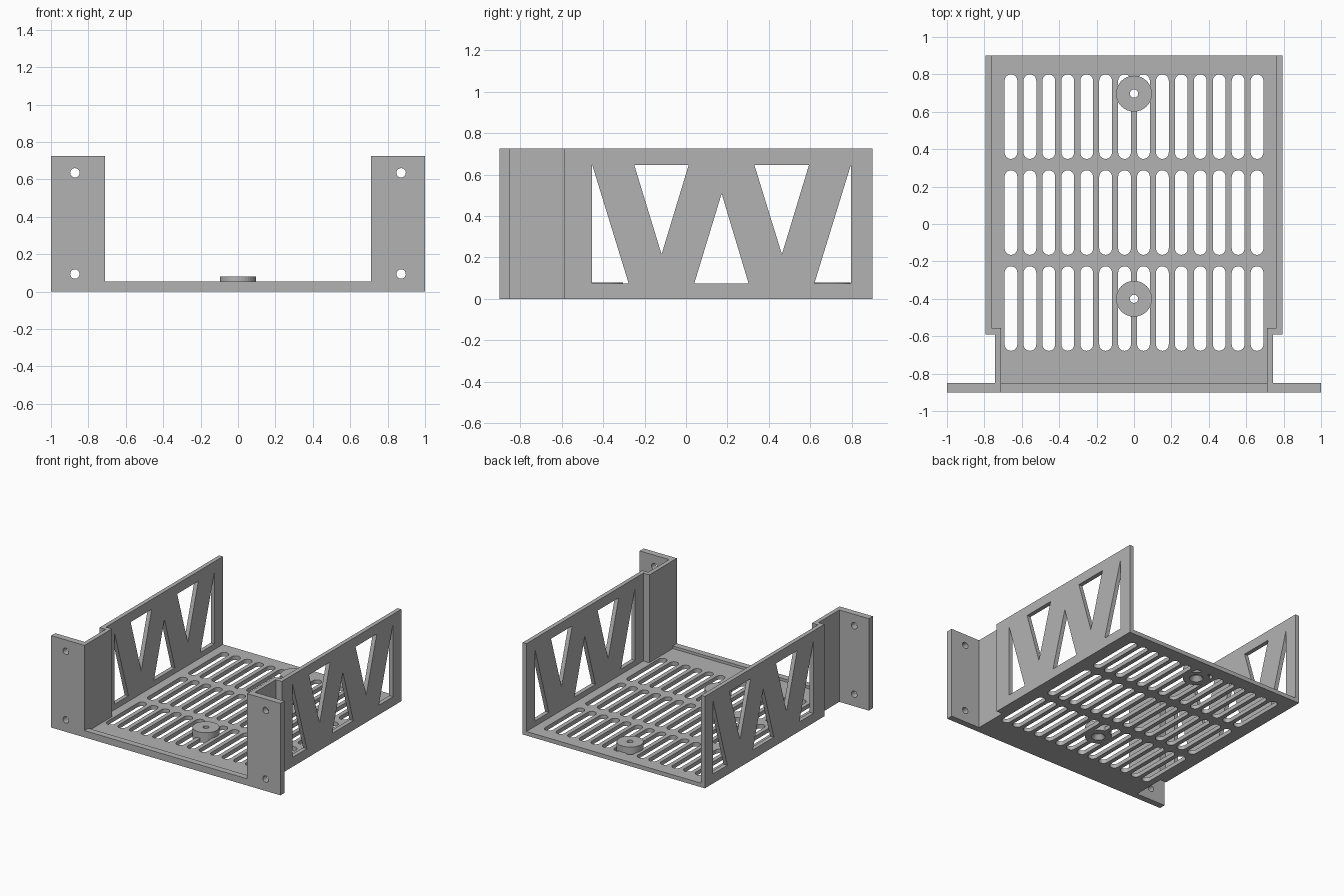
import bpy, bmesh
from math import cos, sin, pi
from mathutils import Matrix, Vector

cube = bpy.data.objects.get("Cube")
if cube:
    bpy.data.objects.remove(cube, do_unlink=True)

HEIGHT, FLOOR, LIP = 0.725, 0.032, 0.053
BACK, FRONT, FLANGE_Y, STEP_Y = 0.9, -0.9, -0.85, -0.59
OUTER, INNER, NECK_OUT, NECK_IN = 0.795, 0.762, 0.743, 0.71
STEP_IN = STEP_Y + 0.033

grey = bpy.data.materials.new("grey plastic")
grey.use_nodes = True
colour = (0.45, 0.45, 0.45, 1)
grey.diffuse_color = colour
grey.node_tree.nodes["Principled BSDF"].inputs["Base Color"].default_value = colour

# Plate planes: the columns are the directions of local x, local y and thickness
PLAN = Matrix.Identity(3)
SIDE = Matrix(((0, 0, 1), (1, 0, 0), (0, 1, 0)))
FACE = Matrix(((1, 0, 0), (0, 0, -1), (0, 1, 0)))


def rect(x0, y0, x1, y1):
    return [(x0, y0), (x1, y0), (x1, y1), (x0, y1)]


def arc(x, y, r, start=0, sweep=2 * pi, n=32):
    return [(x + r * cos(start + sweep * i / n), y + r * sin(start + sweep * i / n))
            for i in range(n)]


def slot(x, y0, y1, r):
    return arc(x, y1 - r, r, 0, pi, 12) + [(x - r, y1 - r)] \
        + arc(x, y0 + r, r, pi, pi, 12) + [(x + r, y0 + r)]


def plate(name, loops, low, high, plane=PLAN):
    """Flat plate: the first loop is the outline, the others are holes."""
    curve = bpy.data.curves.new(name, "CURVE")
    curve.dimensions = "2D"
    curve.fill_mode = "BOTH"
    curve.extrude = (high - low) / 2
    for loop in loops:
        spline = curve.splines.new("POLY")
        spline.points.add(len(loop) - 1)
        for point, (x, y) in zip(spline.points, loop):
            point.co = (x, y, 0, 1)
        spline.use_cyclic_u = True
        spline.use_smooth = False
    temp = bpy.data.objects.new(name + " outline", curve)
    bpy.context.collection.objects.link(temp)
    bpy.context.view_layer.update()
    mesh = bpy.data.meshes.new_from_object(
        temp.evaluated_get(bpy.context.evaluated_depsgraph_get()))
    bpy.data.objects.remove(temp, do_unlink=True)
    mesh.transform(Matrix.Translation((0, 0, (low + high) / 2)))
    mesh.transform(plane.to_4x4())
    return finish(name, mesh)


def finish(name, mesh):
    bm = bmesh.new()
    bm.from_mesh(mesh)
    bmesh.ops.remove_doubles(bm, verts=bm.verts, dist=1e-5)
    bmesh.ops.recalc_face_normals(bm, faces=bm.faces)
    for face in bm.faces:
        face.smooth = False
    bm.to_mesh(mesh)
    bm.free()
    mesh.materials.clear()
    mesh.materials.append(grey)
    obj = bpy.data.objects.new(name, mesh)
    bpy.context.collection.objects.link(obj)
    return obj


def mirrored(obj, name):
    mesh = obj.data.copy()
    mesh.transform(Matrix.Scale(-1, 4, Vector((1, 0, 0))))
    return finish(name, mesh)


# Slotted floor
half = [(NECK_IN, FLANGE_Y), (NECK_IN, STEP_IN), (INNER, STEP_IN), (INNER, BACK)]
outline = half + [(-x, y) for x, y in reversed(half)]
slots = [slot((i - 6.5) * 0.1012, y - 0.226, y + 0.226, 0.034)
         for i in range(14) for y in (0.574, 0.061, -0.452)]
floor = plate("slotted_floor", [outline] + slots, 0, FLOOR)
plate("front_lip", [rect(-NECK_IN, FRONT, NECK_IN, FLANGE_Y)], 0, LIP)

# Mounting bosses set into the floor, countersunk from below
BOSS_R, HOLE_R, BOSS_TOP = 0.096, 0.022, 0.08
for label, y in (("front", -0.4), ("back", 0.697)):
    cutter = plate(label + "_boss_cutter", [arc(0, y, BOSS_R)], -0.1, 0.1)
    cutter.hide_render = True
    cutter.hide_set(True)
    cut = floor.modifiers.new(label + " boss cut", "BOOLEAN")
    cut.operation, cut.solver, cut.object = "DIFFERENCE", "EXACT", cutter
    profile = [(HOLE_R, BOSS_TOP), (BOSS_R, BOSS_TOP), (BOSS_R, 0),
               (0.05, 0), (HOLE_R, 0.035)]
    bm = bmesh.new()
    rings = [[bm.verts.new((px, py, z)) for px, py in arc(0, y, r)] for r, z in profile]
    for a, b in zip(rings, rings[1:] + rings[:1]):
        for i in range(len(a)):
            j = (i + 1) % len(a)
            bm.faces.new((a[i], a[j], b[j], b[i]))
    mesh = bpy.data.meshes.new(label + "_boss")
    bm.to_mesh(mesh)
    bm.free()
    finish(label + "_boss", mesh)

# Apply the boss cuts and drop the cutters
bpy.context.view_layer.update()
floor.data = bpy.data.meshes.new_from_object(
    floor.evaluated_get(bpy.context.evaluated_depsgraph_get()))
floor.modifiers.clear()
for label in ("front", "back"):
    bpy.data.objects.remove(bpy.data.objects[label + "_boss_cutter"], do_unlink=True)

# Side walls with triangular windows
LOW, HIGH = 0.075, 0.647
windows = [
    [(-0.453, HIGH), (-0.453, LOW), (-0.277, LOW)],
    [(-0.25, HIGH), (0.013, HIGH), (-0.118, 0.215)],
    [(0.04, LOW), (0.302, LOW), (0.172, 0.508)],
    [(0.33, HIGH), (0.594, HIGH), (0.463, 0.215)],
    [(0.796, HIGH), (0.796, LOW), (0.62, LOW)],
]
wall = plate("left_wall", [rect(STEP_Y, 0, BACK, HEIGHT)] + windows, INNER, OUTER, SIDE)
mirrored(wall, "right_wall")

# Stepped necks joining the walls to the flanges
neck = plate("left_neck", [[(NECK_IN, FLANGE_Y), (NECK_OUT, FLANGE_Y), (NECK_OUT, STEP_Y),
                            (INNER, STEP_Y), (INNER, STEP_IN), (NECK_IN, STEP_IN)]], 0, HEIGHT)
mirrored(neck, "right_neck")

# Front mounting flanges with screw holes
holes = [arc(0.872, z, 0.025) for z in (0.094, 0.635)]
flange = plate("left_flange", [rect(NECK_IN, 0, 1, HEIGHT)] + holes, -FLANGE_Y, -FRONT, FACE)
mirrored(flange, "right_flange")
